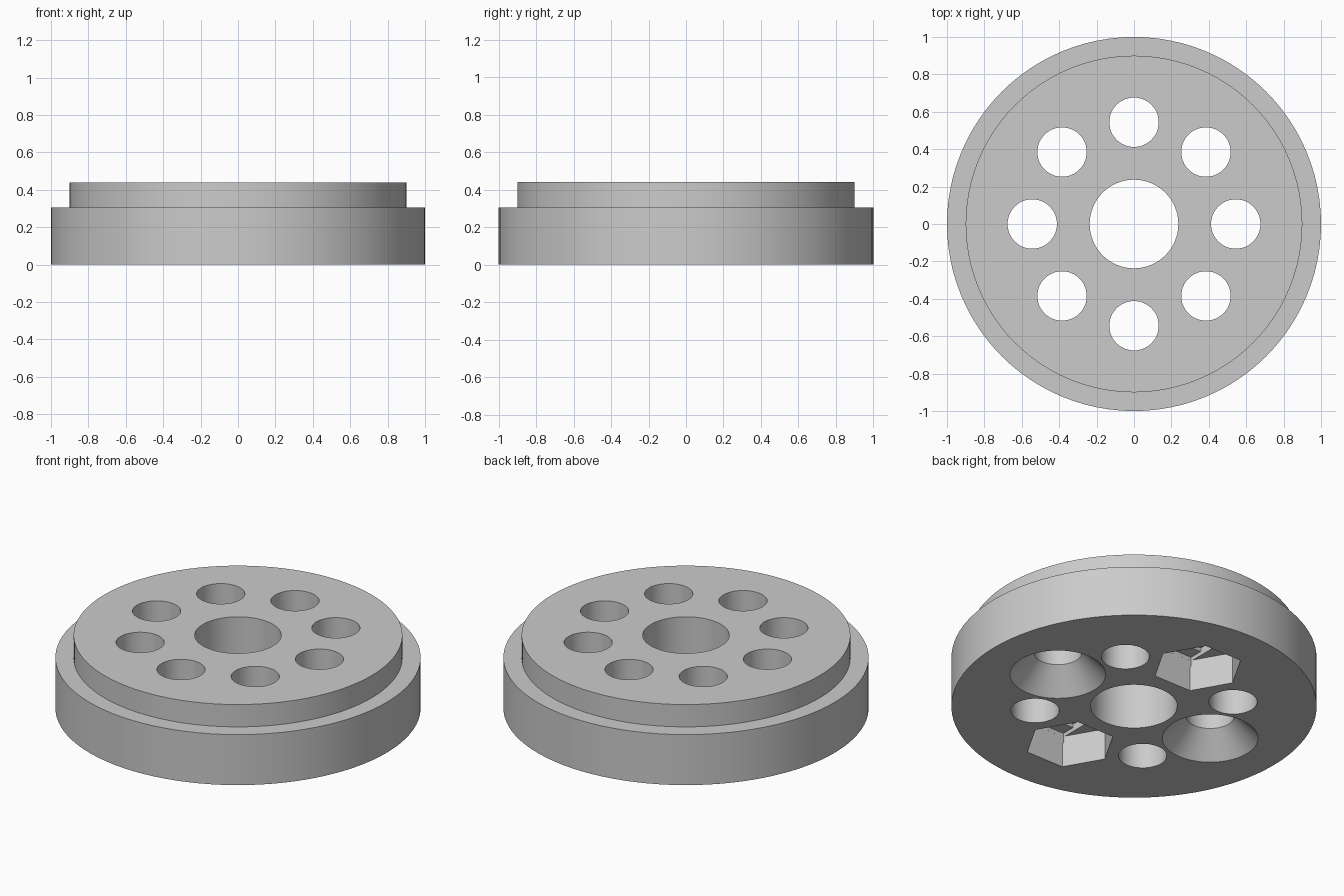
import bpy, bmesh
from math import cos, sin, pi, radians

if "Cube" in bpy.data.objects:
    bpy.data.objects.remove(bpy.data.objects["Cube"], do_unlink=True)

HEIGHT = 0.44
HOLE_R = 0.132
RING_R = 0.544

grey = bpy.data.materials.new("plain grey")
grey.use_nodes = True
grey.diffuse_color = (0.6, 0.6, 0.6, 1)
grey.node_tree.nodes["Principled BSDF"].inputs["Base Color"].default_value = (0.6, 0.6, 0.6, 1)


def finish(name, bm):
    bmesh.ops.recalc_face_normals(bm, faces=bm.faces)
    mesh = bpy.data.meshes.new(name)
    bm.to_mesh(mesh)
    bm.free()
    mesh.materials.append(grey)
    obj = bpy.data.objects.new(name, mesh)
    bpy.context.collection.objects.link(obj)
    return obj


def turned(name, profile, sides, x=0, y=0):
    """Closed solid of revolution from (radius, z) pairs."""
    bm = bmesh.new()
    rings = [[bm.verts.new((x + r * cos(2 * pi * i / sides), y + r * sin(2 * pi * i / sides), z))
              for i in range(sides)] for r, z in profile]
    for low, high in zip(rings, rings[1:]):
        for i in range(sides):
            j = (i + 1) % sides
            bm.faces.new((low[i], low[j], high[j], high[i]))
    bm.faces.new(rings[0])
    bm.faces.new(rings[-1])
    return finish(name, bm)


def block(name, x, y, half_x, half_y, z0, z1):
    bm = bmesh.new()
    bmesh.ops.create_cube(bm, size=2)
    for v in bm.verts:
        v.co = (x + v.co.x * half_x, y + v.co.y * half_y, z1 if v.co.z > 0 else z0)
    return finish(name, bm)


def cut(body, cutter):
    mod = body.modifiers.new("cut", "BOOLEAN")
    mod.operation = "DIFFERENCE"
    mod.solver = "EXACT"
    mod.object = cutter
    bpy.context.view_layer.objects.active = body
    bpy.ops.object.modifier_apply(modifier=mod.name)
    bpy.data.objects.remove(cutter, do_unlink=True)


# Stepped disc
disc = turned("stepped_disc", [(1, 0), (1, 0.305), (0.9, 0.305), (0.9, HEIGHT)], 96)

# Central bore
cut(disc, turned("bore", [(0.237, -0.1), (0.237, HEIGHT + 0.1)], 64))

# Ring of eight bolt holes
for k in range(8):
    x, y = RING_R * cos(k * pi / 4), RING_R * sin(k * pi / 4)
    through = [(HOLE_R, -0.1), (HOLE_R, HEIGHT + 0.1)]
    if k in (0, 4):
        # countersunk from below
        through = [(0.262, -0.1), (0.262, 0), (HOLE_R, 0.138), (HOLE_R, HEIGHT + 0.1)]
    if k in (2, 6):
        # nut pocket from below, with a slot step and a square step above it
        cut(disc, turned("nut_pocket", [(0.248, -0.1), (0.248, 0.19)], 6, x, y))
        cut(disc, block("slot_step", x, y, HOLE_R, 0.2145, 0.15, 0.213))
        cut(disc, block("square_step", x, y, HOLE_R, HOLE_R, 0.15, 0.236))
    cut(disc, turned("bolt_hole", through, 48, x, y))

# Smooth round walls, crisp edges
bpy.ops.object.select_all(action="DESELECT")
disc.select_set(True)
bpy.context.view_layer.objects.active = disc
bpy.ops.object.shade_smooth_by_angle(angle=radians(25))
